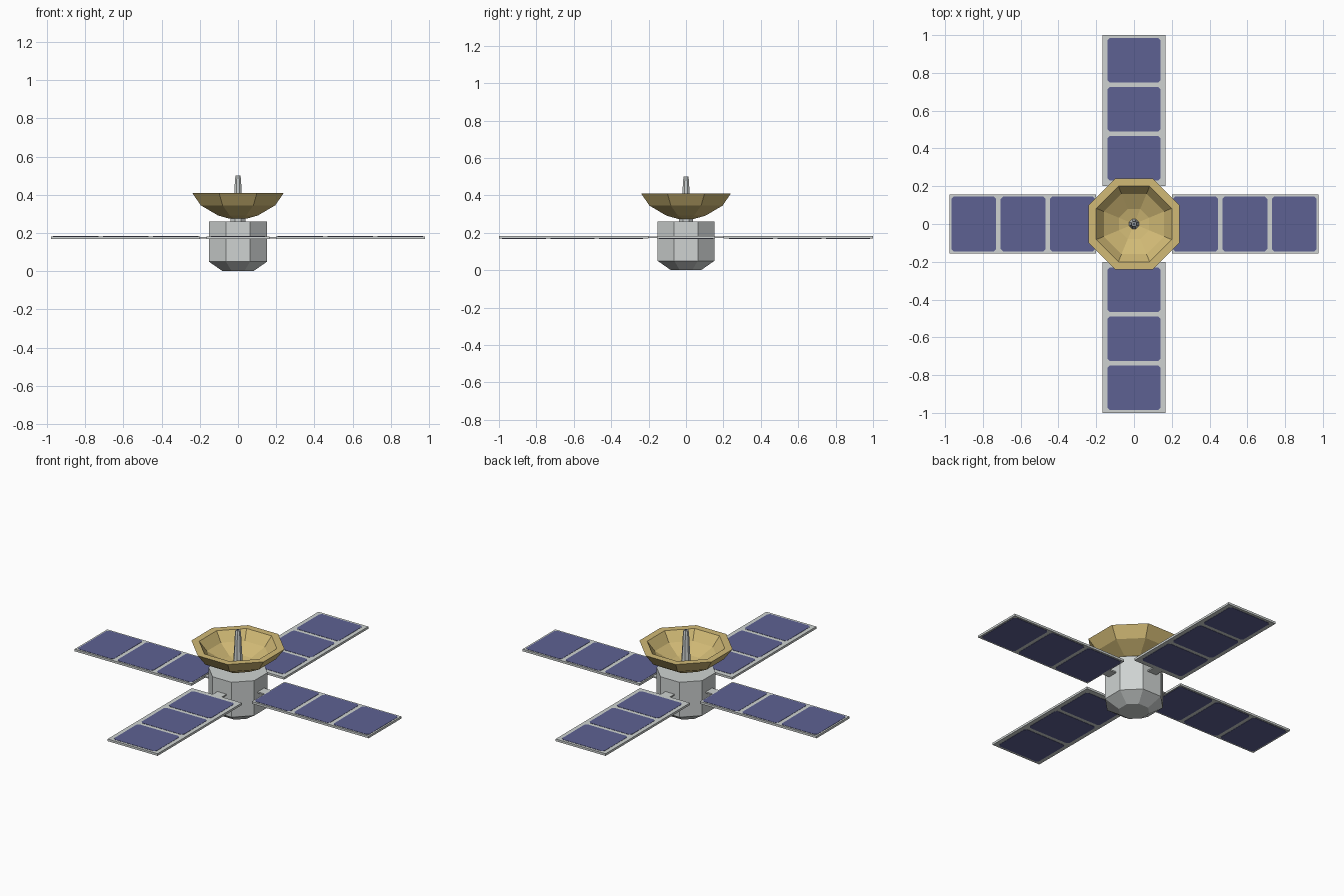
import bpy, bmesh, math
from mathutils import Matrix

cube = bpy.data.objects.get("Cube")
if cube:
    bpy.data.objects.remove(cube, do_unlink=True)


def material(name, r, g, b):
    m = bpy.data.materials.new(name)
    m.use_nodes = True
    m.diffuse_color = (r, g, b, 1)
    bsdf = next(n for n in m.node_tree.nodes if n.type == 'BSDF_PRINCIPLED')
    bsdf.inputs["Base Color"].default_value = (r, g, b, 1)
    return m


metal = material("light grey metal", 0.62, 0.65, 0.64)
gold = material("gold", 0.64, 0.49, 0.18)
blue = material("solar blue", 0.11, 0.12, 0.29)
dark = material("dark grey", 0.08, 0.09, 0.11)


def finish(name, bm, mat):
    bmesh.ops.recalc_face_normals(bm, faces=bm.faces)
    me = bpy.data.meshes.new(name)
    bm.to_mesh(me)
    bm.free()
    me.materials.append(mat)
    ob = bpy.data.objects.new(name, me)
    bpy.context.collection.objects.link(ob)
    return ob


def octagon_lathe(name, profile, mat):
    """Eight-sided solid from (flat distance, z) pairs, capped at both ends."""
    bm = bmesh.new()
    rings = []
    for apothem, z in profile:
        r = apothem / math.cos(math.pi / 8)
        angles = [math.pi / 8 + i * math.pi / 4 for i in range(8)]
        rings.append([bm.verts.new((r * math.cos(a), r * math.sin(a), z)) for a in angles])
    for low, high in zip(rings, rings[1:]):
        for i in range(8):
            j = (i + 1) % 8
            bm.faces.new((low[i], low[j], high[j], high[i]))
    bm.faces.new(rings[0])
    bm.faces.new(rings[-1])
    return finish(name, bm, mat)


def slab(name, x0, x1, half_width, z, thickness, angle, mat, cut=0.0):
    """Flat plate reaching outward along x, with clipped corners, turned by angle."""
    bm = bmesh.new()
    bmesh.ops.create_cube(bm, size=1)
    place = Matrix.Translation(((x0 + x1) / 2, 0, z))
    size = Matrix.Diagonal((x1 - x0, 2 * half_width, thickness, 1))
    bm.transform(place @ size)
    if cut:
        corners = [e for e in bm.edges if abs(e.verts[0].co.z - e.verts[1].co.z) > thickness / 2]
        bmesh.ops.bevel(bm, geom=corners, offset=cut, segments=1, affect='EDGES')
    bm.transform(Matrix.Rotation(angle, 4, 'Z'))
    return finish(name, bm, mat)


# Body with tapered base, and the neck under the dish
octagon_lathe("body", [(0.08, 0), (0.152, 0.05), (0.152, 0.26)], metal)
octagon_lathe("neck", [(0.038, 0.255), (0.038, 0.285)], metal)

# Dish: outer shell, flat rim, then the inner bowl
octagon_lathe("dish", [(0.045, 0.275), (0.105, 0.292), (0.195, 0.345), (0.24, 0.41),
                       (0.2, 0.41), (0.16, 0.355), (0.08, 0.31), (0.02, 0.295)], gold)

# Feed horn in the middle of the dish
octagon_lathe("feed_horn", [(0.026, 0.285), (0.019, 0.41), (0.016, 0.48), (0.013, 0.5)], metal)
octagon_lathe("feed_opening", [(0.008, 0.495), (0.008, 0.501)], dark)

# Four solar wings: strut, frame and three cells showing on both sides
PANEL_Z = 0.176
wings = [
    # name, quarter turn, tip, half width, cell start, cell end, cell half width
    ("left", 0, 0.977, 0.155, 0.207, 0.967, 0.145),
    ("back", 1, 1.0, 0.166, 0.23, 0.985, 0.141),
    ("right", 2, 0.977, 0.155, 0.207, 0.967, 0.145),
    ("front", 3, 1.0, 0.166, 0.23, 0.985, 0.141),
]
GAP = 0.024
for side, turn, tip, half, start, end, cell_half in wings:
    angle = turn * math.pi / 2
    slab(side + "_strut", 0.14, 0.22, 0.03, PANEL_Z, 0.008, angle, metal)
    slab(side + "_panel_frame", 0.2, tip, half, PANEL_Z, 0.013, angle, metal)
    length = (end - start - 2 * GAP) / 3
    for n in range(3):
        x = start + n * (length + GAP)
        slab(f"{side}_solar_cell_{n + 1}", x, x + length, cell_half,
             PANEL_Z, 0.016, angle, blue, cut=0.012)
